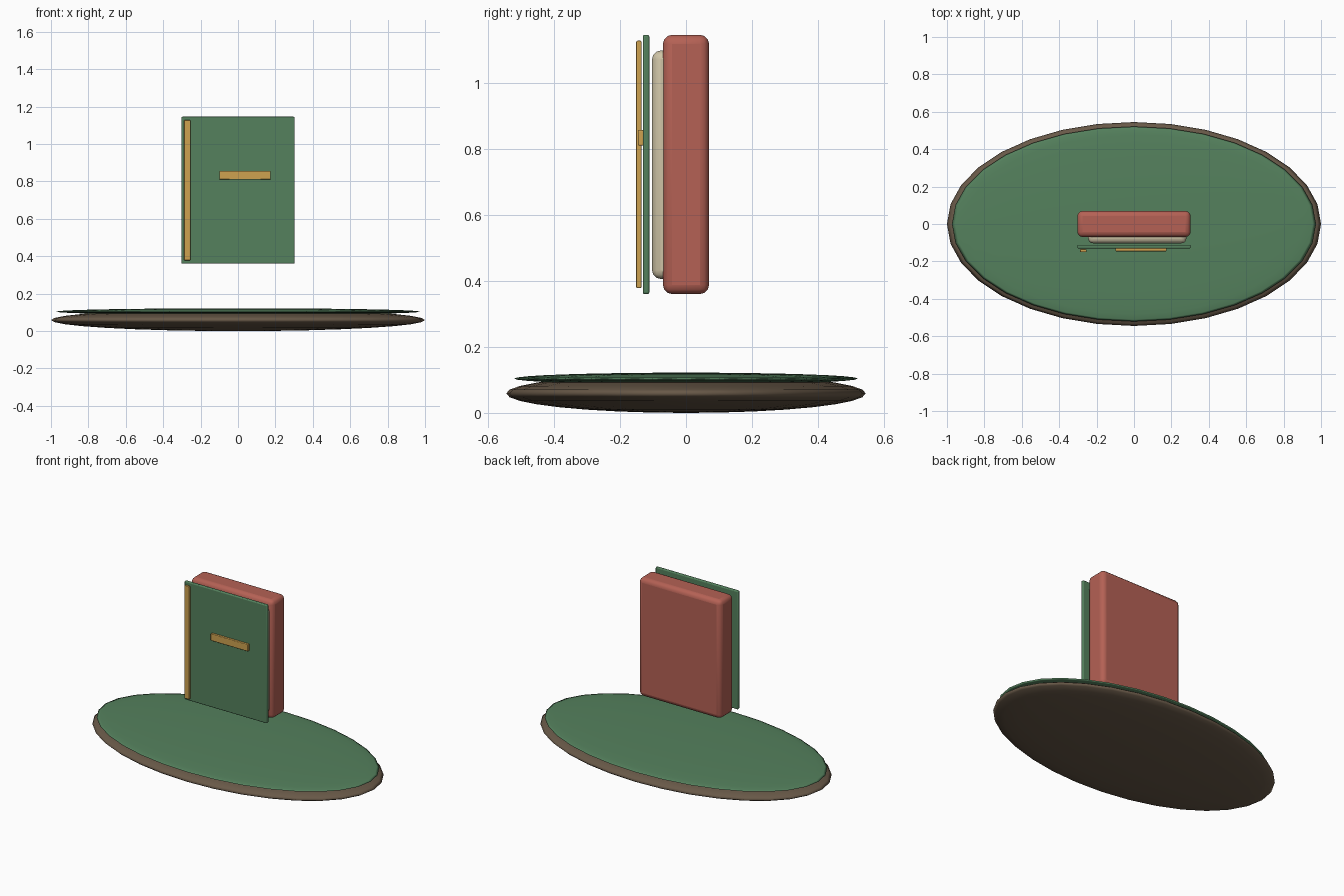
import bpy
from math import radians

if "Cube" in bpy.data.objects:
    bpy.data.objects.remove(bpy.data.objects["Cube"])


def material(name, rgb):
    m = bpy.data.materials.new(name)
    m.diffuse_color = (*rgb, 1)
    m.use_nodes = True
    m.node_tree.nodes["Principled BSDF"].inputs["Base Color"].default_value = m.diffuse_color
    return m


GREEN = material("green", (0.09, 0.22, 0.11))
RED = material("red", (0.46, 0.12, 0.09))
CREAM = material("cream", (0.62, 0.55, 0.38))
GOLD = material("gold", (0.62, 0.36, 0.08))
BROWN = material("brown", (0.14, 0.10, 0.065))


def disc(name, z, radii, mat):
    bpy.ops.mesh.primitive_uv_sphere_add(segments=32, ring_count=16, radius=1, location=(0, 0, z))
    ob = bpy.context.object
    ob.name = name
    ob.scale = radii
    bpy.ops.object.transform_apply(location=False, rotation=False, scale=True)
    bpy.ops.object.shade_smooth()
    ob.data.materials.append(mat)


def block(name, x, y, z, bevel, mat):
    # box from (min, max) ranges with rounded edges
    rng = (x, y, z)
    bpy.ops.mesh.primitive_cube_add(size=1, location=[(a + b) / 2 for a, b in rng])
    ob = bpy.context.object
    ob.name = name
    ob.scale = [b - a for a, b in rng]
    bpy.ops.object.transform_apply(location=False, rotation=False, scale=True)
    mod = ob.modifiers.new("bevel", 'BEVEL')
    mod.width = bevel
    mod.segments = 3
    bpy.ops.object.shade_smooth_by_angle(angle=radians(35))
    ob.data.materials.append(mat)


# oval stand
disc("base", 0.059, (1.0, 0.545, 0.059), BROWN)
disc("base_top", 0.104, (0.973, 0.521, 0.018), GREEN)

# floating book
block("book_body", (-0.303, 0.303), (-0.07, 0.07), (0.36, 1.146), 0.028, RED)
block("pages", (-0.245, 0.28), (-0.103, 0.007), (0.406, 1.098), 0.026, CREAM)
block("front_cover", (-0.303, 0.303), (-0.131, -0.111), (0.36, 1.146), 0.006, GREEN)

# gold trim
block("spine_strip", (-0.289, -0.254), (-0.151, -0.135), (0.378, 1.128), 0.004, GOLD)
block("title_bar", (-0.10, 0.175), (-0.146, -0.128), (0.81, 0.857), 0.004, GOLD)
